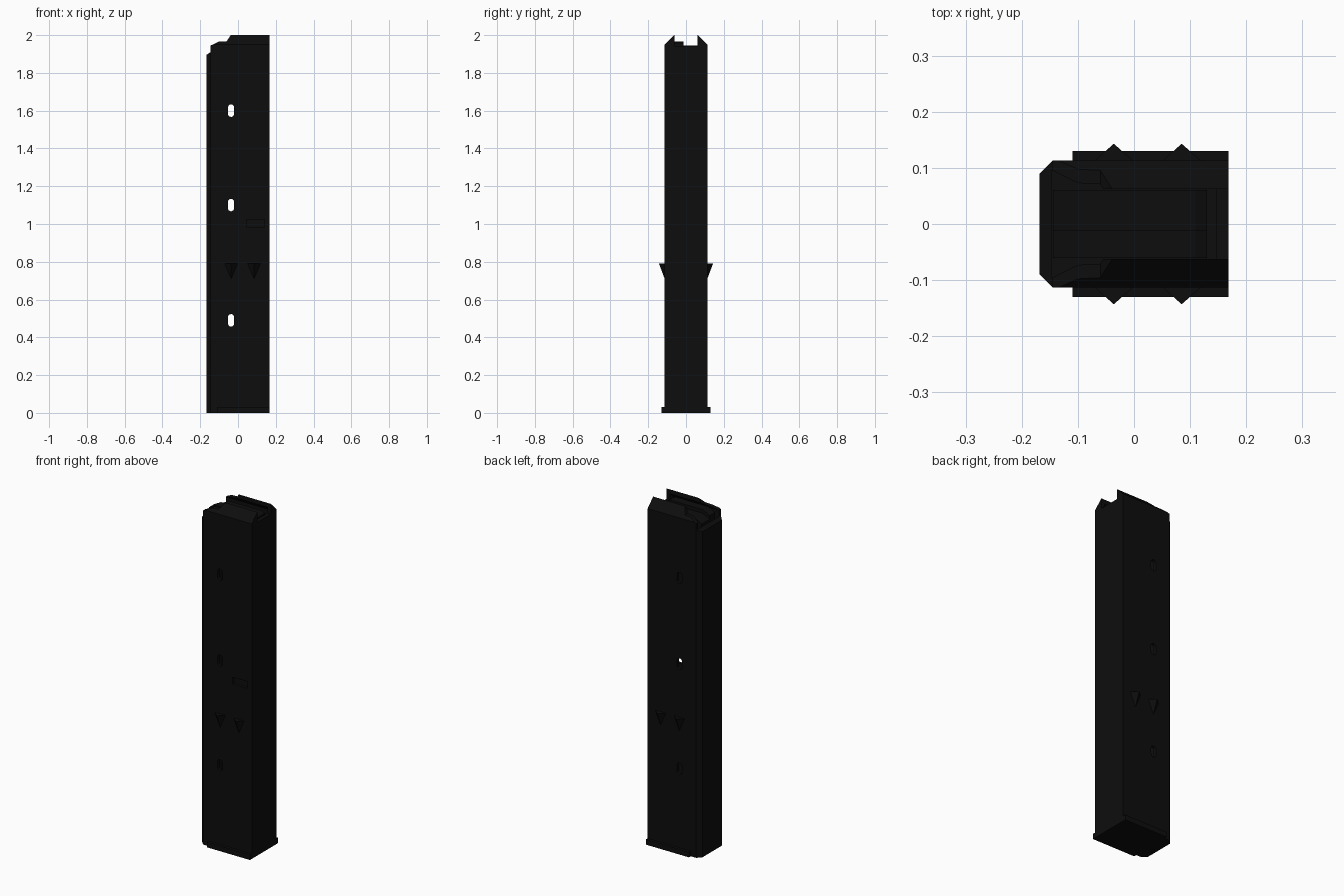
import bpy, bmesh
from math import cos, sin, pi
from mathutils import Vector

if "Cube" in bpy.data.objects:
    bpy.data.objects.remove(bpy.data.objects["Cube"])

mat = bpy.data.materials.new("black_steel")
mat.diffuse_color = (0.004, 0.004, 0.004, 1)
mat.use_nodes = True
mat.node_tree.nodes["Principled BSDF"].inputs["Base Color"].default_value = mat.diffuse_color


def prism(name, profile, lo, hi, axis, cutter=False):
    """Extrude a 2D profile along an axis: x -> (y,z), y -> (x,z), z -> (x,y)."""
    place = {"x": lambda a, b, t: (t, a, b),
             "y": lambda a, b, t: (a, t, b),
             "z": lambda a, b, t: (a, b, t)}[axis]
    step = {"x": Vector((hi - lo, 0, 0)), "y": Vector((0, hi - lo, 0)), "z": Vector((0, 0, hi - lo))}[axis]
    bm = bmesh.new()
    face = bm.faces.new([bm.verts.new(place(a, b, lo)) for a, b in profile])
    ext = bmesh.ops.extrude_face_region(bm, geom=[face])
    bmesh.ops.translate(bm, vec=step, verts=[v for v in ext["geom"] if isinstance(v, bmesh.types.BMVert)])
    return finish(name, bm, cutter)


def finish(name, bm, cutter=False):
    bmesh.ops.recalc_face_normals(bm, faces=bm.faces)
    me = bpy.data.meshes.new(name)
    bm.to_mesh(me)
    bm.free()
    ob = bpy.data.objects.new(name, me)
    bpy.context.collection.objects.link(ob)
    if cutter:
        ob.hide_render = True
        ob.display_type = "WIRE"
    else:
        me.materials.append(mat)
    return ob


def cut(target, tool):
    mod = target.modifiers.new(tool.name, "BOOLEAN")
    mod.operation = "DIFFERENCE"
    mod.solver = "EXACT"
    mod.object = tool


def rect(a0, b0, a1, b1):
    return [(a0, b0), (a1, b0), (a1, b1), (a0, b1)]


# Tall body: rectangular tube with chamfered front corners
outline = [(-0.168, -0.09), (-0.145, -0.113), (0.168, -0.113),
           (0.168, 0.113), (-0.145, 0.113), (-0.168, 0.09)]
body = prism("magazine_body", outline, 0.0, 2.0, "z")

# Hollow inside, narrowing to the open mouth between the feed lips
half = [(0.095, 0.03), (0.095, 1.945), (0.062, 1.975), (0.062, 2.1)]
cavity = half + [(-y, z) for y, z in reversed(half)]
cut(body, prism("cavity_cutter", cavity, -0.147, 0.146, "x", True))

# Sloped outer faces of both feed lips
for side, label in ((1, "left"), (-1, "right")):
    wedge = [(side * 0.113, 1.95), (side * 0.062, 2.0), (side * 0.062, 2.1), (side * 0.2, 2.1), (side * 0.2, 1.95)]
    cut(body, prism(f"lip_slope_cutter_{label}", wedge, -0.3, 0.3, "x", True))

# Lowered front end and lowered rear wall
front = [(-0.3, 1.895), (-0.168, 1.895), (-0.145, 1.91), (-0.145, 1.945), (-0.1, 1.965),
         (-0.06, 1.967), (-0.038, 2.001), (-0.038, 2.1), (-0.3, 2.1)]
cut(body, prism("front_cutter", front, -0.3, 0.3, "y", True))
cut(body, prism("rear_wall_cutter", rect(-0.062, 1.94, 0.062, 2.1), 0.13, 0.3, "x", True))

# Rounded witness slots through both sides
r, half_len = 0.016, 0.017
for i, z in enumerate((0.49, 1.1, 1.6)):
    slot = [(-0.037 + r * cos(a * pi / 8), z + half_len + r * sin(a * pi / 8)) for a in range(9)]
    slot += [(-0.037 + r * cos(a * pi / 8), z - half_len + r * sin(a * pi / 8)) for a in range(8, 17)]
    cut(body, prism(f"slot_cutter_{i + 1}", slot, -0.3, 0.3, "y", True))

# Catch notch on the front side only
cut(body, prism("catch_notch_cutter", rect(0.045, 0.985, 0.14, 1.025), -0.3, -0.05, "y", True))

# Base plate with side flanges
prism("base_plate", rect(-0.11, -0.13, 0.168, 0.13), 0.0, 0.03, "z")

# Follower with a raised half, sloping down at the front
for label, y0, y1, top in (("high", -0.09, -0.012, 1.967), ("low", -0.012, 0.09, 1.946)):
    w = 0.061
    prof = [(-0.144, 1.78), (0.13, 1.78), (0.13, top - 0.01), (0.11, top), (-0.1, top), (-0.144, top - 0.023)]
    prism(f"follower_{label}_half", prof, max(y0, -w), min(y1, w), "y")

# Pointed stop lugs on both sides
for side, label in ((1, "left"), (-1, "right")):
    for i, x in enumerate((-0.036, 0.085)):
        bm = bmesh.new()
        pts = [(x - 0.034, 0.113, 0.79), (x + 0.034, 0.113, 0.79), (x, 0.143, 0.79), (x, 0.113, 0.71)]
        bmesh.ops.convex_hull(bm, input=[bm.verts.new((px, side * py, pz)) for px, py, pz in pts])
        finish(f"stop_lug_{label}_{i + 1}", bm)
